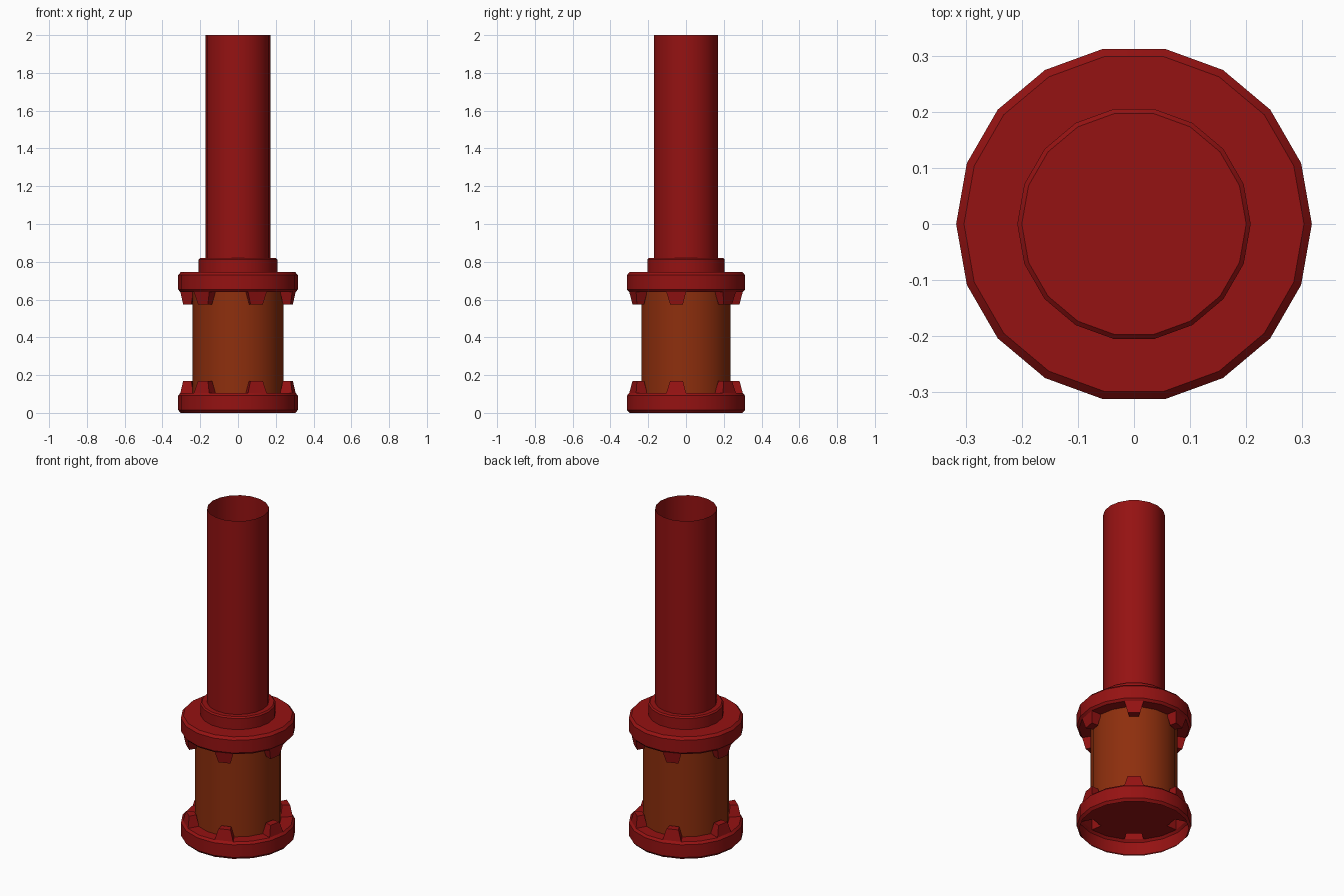
import bpy, bmesh, math
from mathutils import Vector

if "Cube" in bpy.data.objects:
    bpy.data.objects.remove(bpy.data.objects["Cube"])

SIDES = 18


def material(name, color):
    m = bpy.data.materials.new(name)
    m.diffuse_color = color
    m.use_nodes = True
    m.node_tree.nodes["Principled BSDF"].inputs["Base Color"].default_value = m.diffuse_color
    return m


red = material("red_paint", (0.30, 0.006, 0.006, 1))
rust = material("rust_orange", (0.27, 0.028, 0.004, 1))


def lathe(name, profile, mat, cap_start=False, cap_end=False, tab_band=None, tab_dir=1):
    """Revolve a bottom-to-top (radius, z) profile; optionally raise tabs on one band."""
    bm = bmesh.new()
    rings = []
    for r, z in profile:
        rings.append([bm.verts.new((r * math.cos(2 * math.pi * i / SIDES),
                                    r * math.sin(2 * math.pi * i / SIDES), z))
                      for i in range(SIDES)])
    tabs = []
    for b, (lo, hi) in enumerate(zip(rings, rings[1:])):
        for i in range(SIDES):
            j = (i + 1) % SIDES
            f = bm.faces.new((lo[i], lo[j], hi[j], hi[i]))
            if b == tab_band and i % 3 == 2:
                tabs.append(f)
    if cap_start:
        bm.faces.new(rings[0][::-1])
    if cap_end:
        bm.faces.new(rings[-1])

    # Tapered hollow tabs: inset each chosen face, extrude it and shrink its end
    if tabs:
        bmesh.ops.inset_individual(bm, faces=tabs, thickness=0.005)
        ends = bmesh.ops.extrude_discrete_faces(bm, faces=tabs)["faces"]
        for f in ends:
            c = f.calc_center_median()
            for v in f.verts:
                v.co = c + (v.co - c) * 0.65 + Vector((0, 0, 0.065 * tab_dir))

    me = bpy.data.meshes.new(name)
    bm.to_mesh(me)
    bm.free()
    me.materials.append(mat)
    ob = bpy.data.objects.new(name, me)
    bpy.context.collection.objects.link(ob)
    bpy.context.view_layer.objects.active = ob
    bpy.ops.object.select_all(action='DESELECT')
    ob.select_set(True)
    bpy.ops.object.shade_smooth_by_angle(angle=math.radians(30))
    return ob


# Lower flange: shell open underneath, tabs pointing up
lathe("lower_flange",
      [(0.303, 0), (0.317, 0.015), (0.317, 0.092), (0.305, 0.105), (0.238, 0.105)],
      red, cap_end=True, tab_band=3, tab_dir=1)

# Central barrel
lathe("barrel", [(0.24, 0.105), (0.24, 0.64)], rust)

# Upper flange with stepped collar, tabs pointing down
lathe("upper_flange",
      [(0.238, 0.64), (0.305, 0.64), (0.317, 0.653), (0.317, 0.73), (0.303, 0.745),
       (0.208, 0.745), (0.208, 0.812), (0.20, 0.82)],
      red, cap_start=True, cap_end=True, tab_band=0, tab_dir=-1)

# Open-ended pipe
lathe("pipe", [(0.171, 0.82), (0.171, 2.0)], red)
